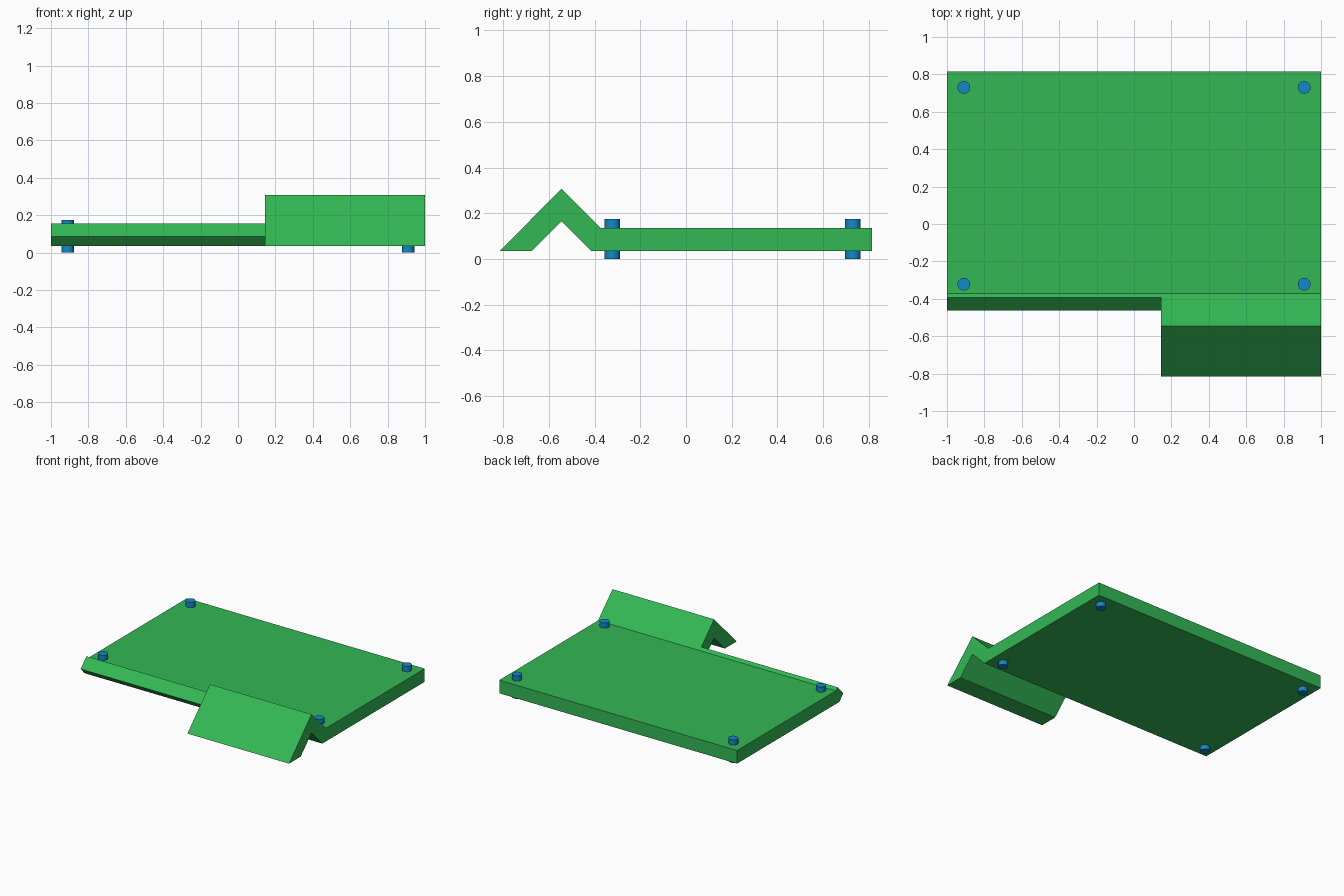
import bpy, bmesh

if "Cube" in bpy.data.objects:
    bpy.data.objects.remove(bpy.data.objects["Cube"])


def material(name, rgb):
    m = bpy.data.materials.new(name)
    m.diffuse_color = (*rgb, 1)
    m.use_nodes = True
    m.node_tree.nodes["Principled BSDF"].inputs["Base Color"].default_value = m.diffuse_color
    return m


GREEN = material("board green", (0.033, 0.48, 0.09))
BLUE = material("pin blue", (0.006, 0.25, 0.56))

# Shared seam where the folded strips meet the board: (y, z) top and bottom
SEAM_TOP = (-0.372, 0.135)
SEAM_BOTTOM = (-0.415, 0.035)


def prism(name, profile, x0, x1):
    """Extrude a (y, z) profile along x; the side closing the loop is the open seam."""
    bm = bmesh.new()
    a = [bm.verts.new((x0, y, z)) for y, z in profile]
    b = [bm.verts.new((x1, y, z)) for y, z in profile]
    bm.faces.new(a)
    bm.faces.new(b[::-1])
    for i in range(len(profile) - 1):
        bm.faces.new((a[i], b[i], b[i + 1], a[i + 1]))
    bmesh.ops.recalc_face_normals(bm, faces=bm.faces)
    mesh = bpy.data.meshes.new(name)
    bm.to_mesh(mesh)
    bm.free()
    mesh.materials.append(GREEN)
    obj = bpy.data.objects.new(name, mesh)
    bpy.context.collection.objects.link(obj)
    return obj


# Flat board
prism("board", [SEAM_TOP, (0.815, 0.135), (0.815, 0.035), SEAM_BOTTOM], -1, 1)

# Tall folded flap at the right front
prism("folded_flap", [SEAM_TOP, (-0.545, 0.307), (-0.815, 0.035),
                      (-0.675, 0.035), (-0.545, 0.165), SEAM_BOTTOM], 0.145, 1)

# Short cut-off stub of the fold at the left front
prism("fold_stub", [SEAM_TOP, (-0.392, 0.155), (-0.462, 0.085), SEAM_BOTTOM], -1, 0.145)

# Corner pins passing through the board
for side, x in (("left", -0.91), ("right", 0.91)):
    for end, y in (("front", -0.322), ("back", 0.73)):
        bpy.ops.mesh.primitive_cylinder_add(vertices=24, radius=0.034, depth=0.175,
                                            location=(x, y, 0.0875))
        pin = bpy.context.object
        pin.name = f"pin_{end}_{side}"
        pin.data.materials.append(BLUE)
        bpy.ops.object.shade_smooth_by_angle()
